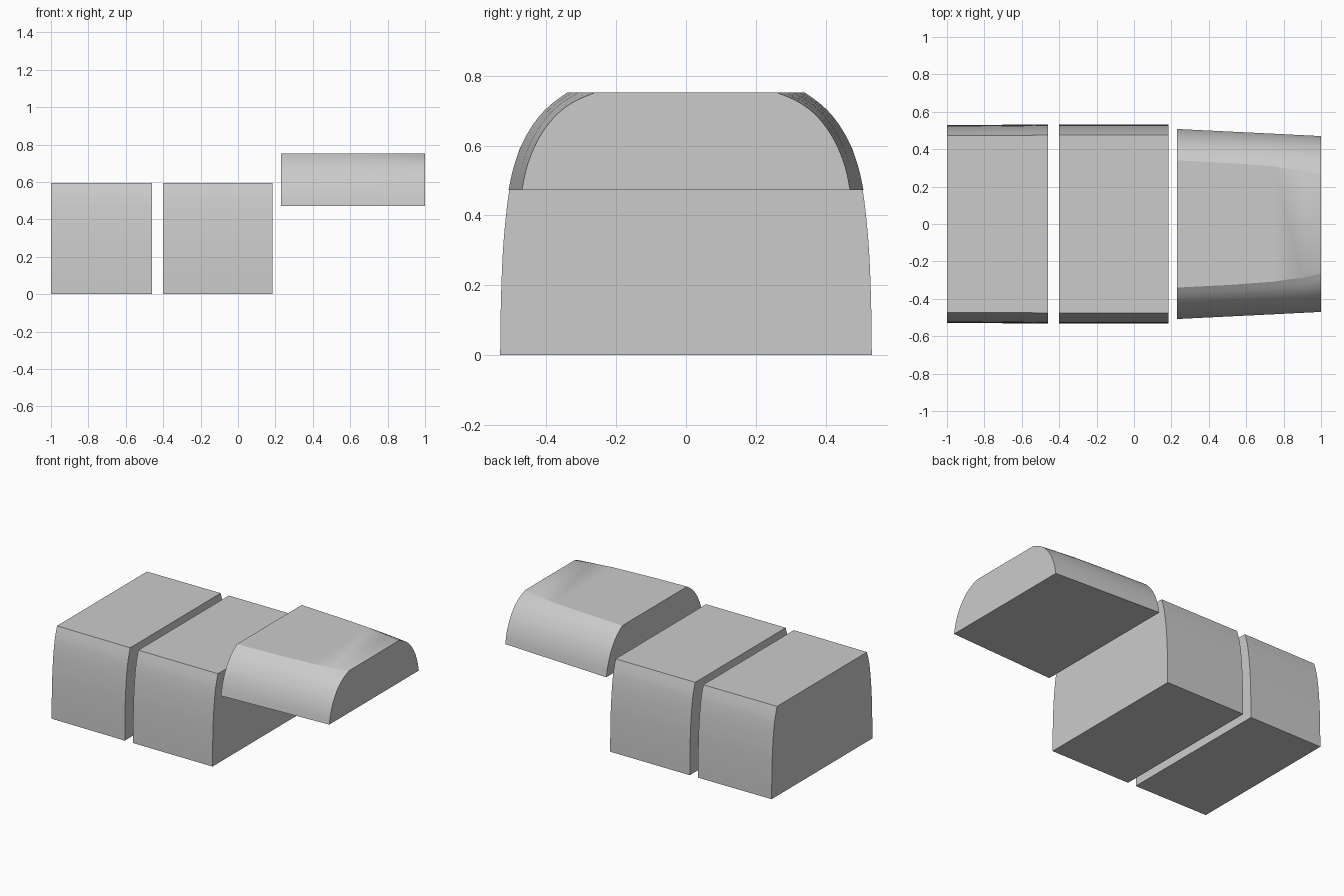
import bpy, bmesh, math

cube = bpy.data.objects.get("Cube")
if cube:
    bpy.data.objects.remove(cube)

grey = bpy.data.materials.new("plain_grey")
grey.use_nodes = True
colour = (0.6, 0.6, 0.6, 1)
grey.diffuse_color = colour
grey.node_tree.nodes["Principled BSDF"].inputs["Base Color"].default_value = colour


def smooth_profile(points, steps=5):
    """Catmull-Rom curve through a few (half width, height) points."""
    p = [points[0]] + points + [points[-1]]
    out = []
    for a, b, c, d in zip(p, p[1:], p[2:], p[3:]):
        for i in range(steps):
            t = i / steps
            out.append([b[k] + t / 2 * (c[k] - a[k] + t * (2*a[k] - 5*b[k] + 4*c[k] - d[k]
                        + t * (3 * (b[k] - c[k]) + d[k] - a[k]))) for k in (0, 1)])
    return out + [points[-1]]


def loft(name, sections):
    """Capped solid through mirrored cross-sections given as (x, half profile)."""
    bm = bmesh.new()
    rings = []
    for x, half in sections:
        curve = smooth_profile(half)
        outline = [(w, z) for w, z in curve] + [(-w, z) for w, z in reversed(curve)]
        rings.append([bm.verts.new((x, y, z)) for y, z in outline])
    n = len(rings[0])
    for r, s in zip(rings, rings[1:]):
        for i in range(n):
            j = (i + 1) % n
            bm.faces.new((r[i], r[j], s[j], s[i]))
    bm.faces.new(rings[0])
    bm.faces.new(rings[-1])
    bmesh.ops.recalc_face_normals(bm, faces=bm.faces)
    mesh = bpy.data.meshes.new(name)
    bm.to_mesh(mesh)
    bm.free()
    mesh.materials.append(grey)
    obj = bpy.data.objects.new(name, mesh)
    bpy.context.collection.objects.link(obj)
    bpy.ops.object.select_all(action="DESELECT")
    obj.select_set(True)
    bpy.context.view_layer.objects.active = obj
    bpy.ops.object.shade_smooth_by_angle(angle=math.radians(25))


# Two lower blocks with gently bulging sides
side = [(0.532, 0), (0.53, 0.15), (0.524, 0.3), (0.512, 0.43), (0.497, 0.52), (0.475, 0.595)]
end_side = [(w - 0.003, z) for w, z in side]
loft("right_block", [(-1, end_side), (-0.46, side)])
loft("middle_block", [(-0.4, side), (0.185, side)])

# Raised block, tapering to a rounder outer end
wide = [(0.508, 0.473), (0.493, 0.54), (0.467, 0.61), (0.431, 0.67), (0.39, 0.715), (0.34, 0.752)]
narrow = [(0.47, 0.473), (0.454, 0.545), (0.422, 0.62), (0.375, 0.684), (0.322, 0.725), (0.26, 0.752)]


def blend(x, bottom_mix, top_mix):
    mixes = [bottom_mix + (top_mix - bottom_mix) * i / 5 for i in range(6)]
    return x, [tuple(a + (b - a) * m for a, b in zip(p, q)) for p, q, m in zip(wide, narrow, mixes)]


loft("raised_block", [blend(0.23, 0, 0), blend(0.5, 0.35, 0.17), blend(0.75, 0.67, 0.4),
                      blend(0.9, 0.87, 0.7), blend(1, 1, 1)])
